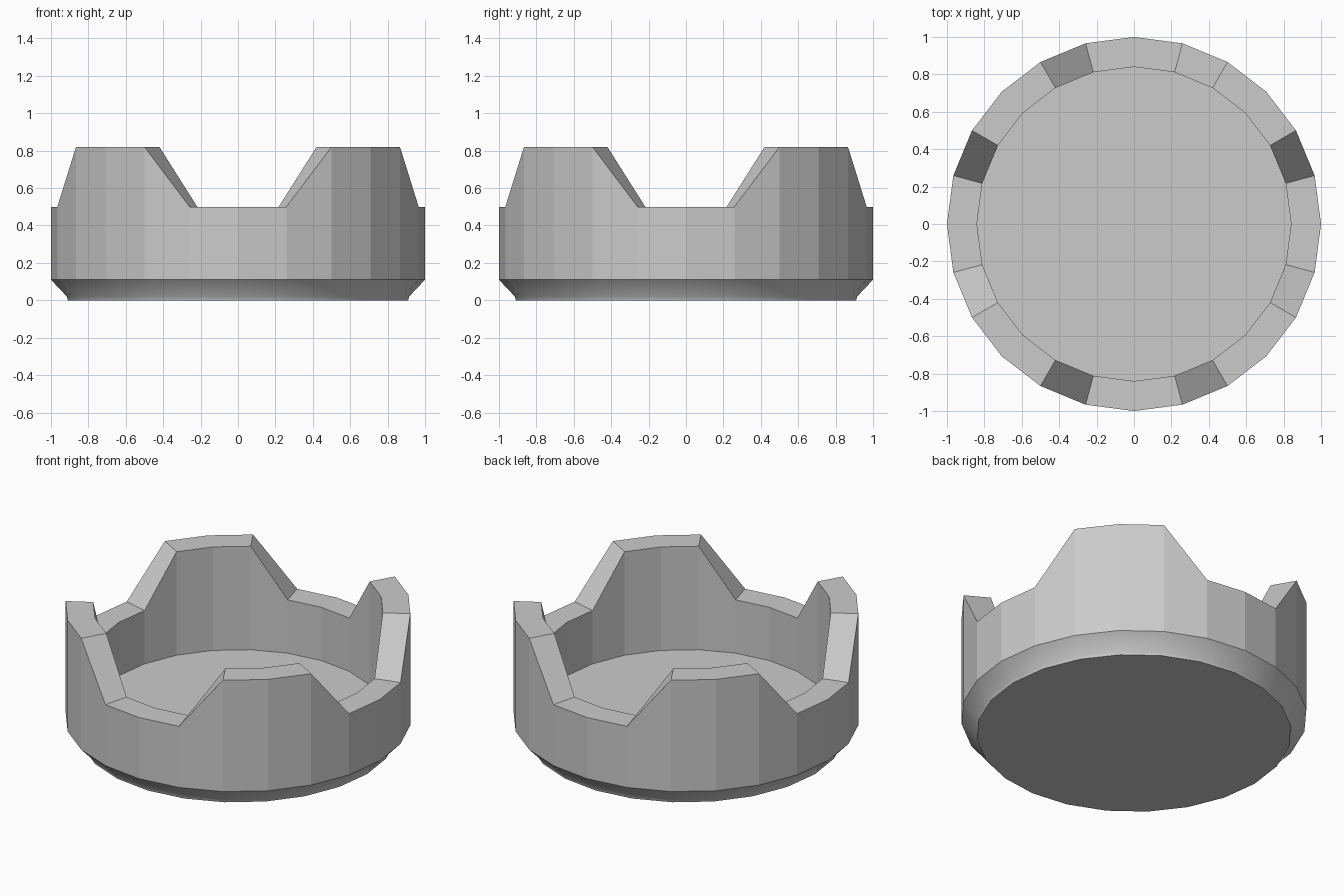
import bpy, bmesh, math

if "Cube" in bpy.data.objects:
    bpy.data.objects.remove(bpy.data.objects["Cube"])

SIDES = 24
LOW, HIGH = 0.50, 0.82


def rim_height(i):
    # low notch on each axis, tall tooth on each diagonal
    return HIGH if i % 6 in (2, 3, 4) else LOW


bm = bmesh.new()


def ring(radius, height):
    out = []
    for i in range(SIDES):
        a = 2 * math.pi * i / SIDES
        z = height(i) if callable(height) else height
        out.append(bm.verts.new((radius * math.cos(a), radius * math.sin(a), z)))
    return out


# Rings from the underside, up the outer wall, over the rim, down to the floor
profile = [(0.91, 0.0), (0.915, 0.02), (1.0, 0.11),
           (1.0, rim_height), (0.84, rim_height), (0.84, 0.16)]
rings = [ring(r, z) for r, z in profile]

for k in range(len(rings) - 1):
    lower, upper = rings[k], rings[k + 1]
    for i in range(SIDES):
        j = (i + 1) % SIDES
        face = bm.faces.new((lower[i], lower[j], upper[j], upper[i]))
        face.smooth = k < 2          # only the bottom bevel is smooth

# Underside and inner floor
bm.faces.new(rings[0][::-1])
bm.faces.new(rings[-1])

# Crisp borders around the smooth bevel
for loop in (rings[0], rings[2]):
    for i in range(SIDES):
        edge = bm.edges.get((loop[i], loop[(i + 1) % SIDES]))
        edge.smooth = False

bmesh.ops.recalc_face_normals(bm, faces=bm.faces)
mesh = bpy.data.meshes.new("notched_cup")
bm.to_mesh(mesh)
bm.free()
cup = bpy.data.objects.new("notched_cup", mesh)
bpy.context.collection.objects.link(cup)
